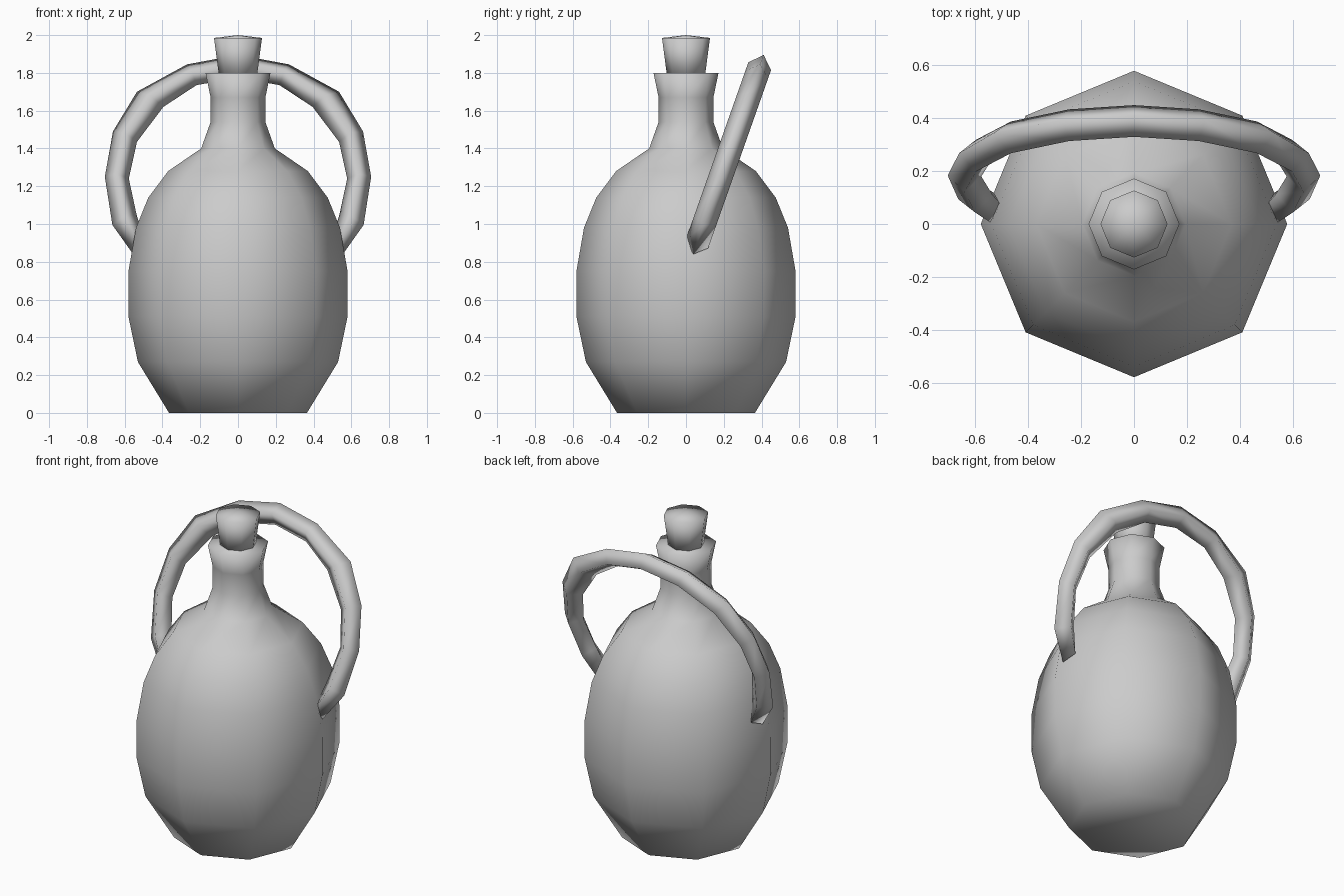
import bpy, math

if "Cube" in bpy.data.objects:
    bpy.data.objects.remove(bpy.data.objects["Cube"])


def make_object(name, verts, faces):
    mesh = bpy.data.meshes.new(name)
    mesh.from_pydata(verts, [], faces)
    mesh.update()
    mesh.shade_smooth()
    obj = bpy.data.objects.new(name, mesh)
    bpy.context.collection.objects.link(obj)
    return obj


def skin(rings):
    """Quads joining consecutive rings of equal size."""
    n = len(rings[0])
    verts = [v for ring in rings for v in ring]
    faces = [(i * n + j, i * n + (j + 1) % n,
              (i + 1) * n + (j + 1) % n, (i + 1) * n + j)
             for i in range(len(rings) - 1) for j in range(n)]
    return verts, faces


def lathe(name, profile, apex, sides=8):
    rings = [[(r * math.cos(2 * math.pi * j / sides),
               r * math.sin(2 * math.pi * j / sides), z)
              for j in range(sides)] for r, z in profile]
    verts, faces = skin(rings)
    faces.append(tuple(reversed(range(sides))))
    # fan on top up to the centre point
    base, tip = len(verts) - sides, len(verts)
    verts.append((0, 0, apex))
    faces += [(base + j, base + (j + 1) % sides, tip) for j in range(sides)]
    return make_object(name, verts, faces)


# jug body with neck and flared mouth
lathe("jug_body", [(0.365, 0), (0.53, 0.27), (0.58, 0.51), (0.58, 0.75),
                   (0.54, 0.98), (0.475, 1.14), (0.37, 1.28), (0.195, 1.40),
                   (0.145, 1.54), (0.145, 1.67), (0.172, 1.80)], 1.80)

# tapered stopper
lathe("stopper", [(0.10, 1.78), (0.127, 1.985)], 2.0)

# tilted hoop handle with a diamond section: outer and inner (x, z) per section
half = [((0.555, 0.84), (0.505, 0.945)), ((0.665, 0.995), (0.537, 1.05)),
        ((0.705, 1.25), (0.578, 1.24)), ((0.662, 1.49), (0.535, 1.435)),
        ((0.535, 1.70), (0.395, 1.62)), ((0.27, 1.845), (0.22, 1.735))]
sections = half + [((0, 1.895), (0, 1.775))]
sections += [tuple((-x, z) for x, z in s) for s in reversed(half)]


def on_plane(p):
    return (p[0], 0.18 + (p[1] - 1.24) * 0.353, p[1])


rings = []
for outer, inner in sections:
    o, i = on_plane(outer), on_plane(inner)
    c = [(a + b) / 2 for a, b in zip(o, i)]
    dy, dz = 0.06, -0.021
    rings.append([o, (c[0], c[1] + dy, c[2] + dz), i,
                  (c[0], c[1] - dy, c[2] - dz)])
verts, faces = skin(rings)
last = len(verts) - 4
faces += [(3, 2, 1, 0), (last, last + 1, last + 2, last + 3)]
handle = make_object("handle", verts, faces)

# consistent outward normals
import bmesh
for obj in bpy.context.collection.objects:
    bm = bmesh.new()
    bm.from_mesh(obj.data)
    bmesh.ops.recalc_face_normals(bm, faces=bm.faces)
    bm.to_mesh(obj.data)
    bm.free()
